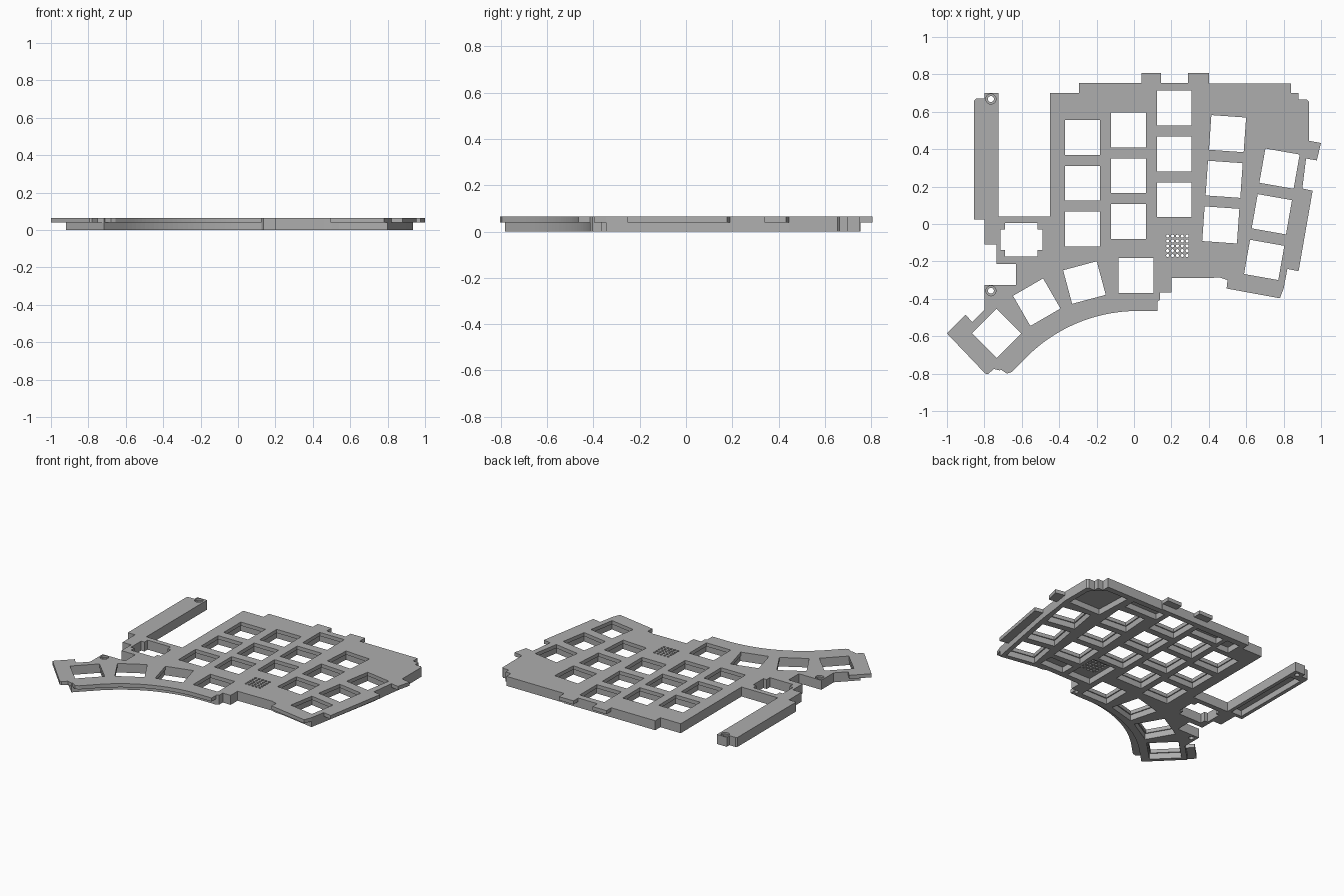
import bpy, bmesh
from math import sin, cos, radians, tau

TOP, PLATE_BOTTOM = 0.065, 0.04
ARC_X, ARC_Y = 0.02, -1.305

cube = bpy.data.objects.get("Cube")
if cube:
    bpy.data.objects.remove(cube, do_unlink=True)

grey = bpy.data.materials.new("plain grey")
grey.use_nodes = True
shade = (0.42, 0.42, 0.42, 1)
grey.diffuse_color = shade
grey.node_tree.nodes["Principled BSDF"].inputs["Base Color"].default_value = shade


def square(x, y, size, degrees=0):
    """Corners of a turned square."""
    h, c, s = size / 2, cos(radians(degrees)), sin(radians(degrees))
    corners = ((-h, -h), (h, -h), (h, h), (-h, h))
    return [(x + u * c - v * s, y + u * s + v * c) for u, v in corners]


def box(left, bottom, right, top):
    return [(left, bottom), (right, bottom), (right, top), (left, top)]


def circle(x, y, radius, sides=24):
    return [(x + radius * cos(tau * i / sides), y + radius * sin(tau * i / sides))
            for i in range(sides)]


def front_arc(radius, steps=24):
    """Curved front edge, from the middle towards the thumb corner."""
    angles = [radians(90 + 45 * i / steps) for i in range(steps + 1)]
    return [(ARC_X + radius * cos(a), ARC_Y + radius * sin(a)) for a in angles]


def slab(name, loops, low, high):
    """Extrude an outline; any loops inside it become holes."""
    curve = bpy.data.curves.new(name + " profile", "CURVE")
    curve.dimensions = "2D"
    curve.fill_mode = "BOTH"
    curve.extrude = (high - low) / 2
    for loop in loops:
        spline = curve.splines.new("POLY")
        spline.points.add(len(loop) - 1)
        for point, (x, y) in zip(spline.points, loop):
            point.co = (x, y, 0, 1)
        spline.use_cyclic_u = True
    helper = bpy.data.objects.new(name + " profile", curve)
    bpy.context.collection.objects.link(helper)
    graph = bpy.context.evaluated_depsgraph_get()
    mesh = bpy.data.meshes.new_from_object(helper.evaluated_get(graph))
    bpy.data.objects.remove(helper, do_unlink=True)
    bpy.data.curves.remove(curve)

    # Weld caps to sides and lift to height
    bm = bmesh.new()
    bm.from_mesh(mesh)
    bmesh.ops.remove_doubles(bm, verts=bm.verts, dist=0.0001)
    bmesh.ops.translate(bm, verts=bm.verts, vec=(0, 0, (high + low) / 2))
    bmesh.ops.recalc_face_normals(bm, faces=bm.faces)
    for face in bm.faces:
        face.smooth = False
    bm.to_mesh(mesh)
    bm.free()
    mesh.name = name
    mesh.materials.clear()
    mesh.materials.append(grey)
    part = bpy.data.objects.new(name, mesh)
    bpy.context.collection.objects.link(part)
    return part


# Outline shared by the plate and the walls beneath it
side_arm = [(-.855, .025), (-.855, .66), (-.845, .67), (-.8, .67), (-.8, .7),
            (-.725, .7), (-.725, .04)]
back_edge = [(-.45, .04), (-.45, .7), (-.295, .7), (-.295, .755), (.4, .755),
             (.4, .75), (.84, .75), (.84, .7), (.88, .7), (.88, .665),
             (.925, .665), (.935, .655)]
right_edge = [(.935, .445), (.92, .35), (.9, .19), (.82, -.24), (.8, -.345), (.54, -.3)]
front_edge = [(.5, -.3), (.46, -.287), (.2, -.29), (.2, -.365), (.14, -.365),
              (.14, -.405), (.125, -.415)]
thumb_end = [(-.717, -.783), (-.92, -.58), (-.8, -.46)]
left_edge = [(-.8, -.325), (-.63, -.325), (-.63, -.215), (-.735, -.215),
             (-.735, -.11), (-.8, -.11), (-.8, .025)]
body_arc = front_arc(0.89)
outline = side_arm + back_edge + right_edge + front_edge + body_arc + thumb_end + left_edge

# Key positions: x, y, turn
keys = []
for x, middle in ((-.275, .218), (-.03, .258), (.215, .375)):
    keys += [(x, middle + row * .245, 0) for row in (-1, 0, 1)]
for x, middle, lean, turn in ((.482, .239, .018, -4), (.737, .052, .041, -10)):
    keys += [(x + row * lean, middle + row * .244, turn) for row in (-1, 0, 1)]
keys += [(.01, -.275, 0), (-.265, -.313, 15), (-.52, -.418, 30), (-.735, -.585, 45)]

# Notched knob opening
knob = [(-.69, .005), (-.515, .005), (-.515, -.03), (-.49, -.03), (-.49, -.14),
        (-.515, -.14), (-.515, -.175), (-.69, -.175), (-.69, -.14), (-.715, -.14),
        (-.715, -.03), (-.69, -.03)]

screws = [(-.765, .668), (-.765, -.357)]
vents = [circle(.18 + i * .026, -.065 - j * .026, .0085, 10)
         for i in range(5) for j in range(5)]

# Top plate with openings
openings = [square(x, y, .186, turn) for x, y, turn in keys]
slab("top_plate", [outline, knob] + openings + vents
     + [circle(x, y, .027) for x, y in screws], PLATE_BOTTOM, TOP)

# Underside walls and ribs, hollowed below the plate
pockets = [square(x, y, .2, turn) for x, y, turn in keys]
hollows = [box(-.83, .05, -.75, .62),
           box(.15, -.25, .33, 0),
           box(.37, -.25, .55, -.15),
           box(-.26, .6, -.16, .71),
           box(-.13, .64, .08, .71),
           box(.35, .63, .6, .71),
           [(.65, .71), (.81, .71), (.9, .63), (.9, .45), (.66, .45)]]
slab("underside_ribs", [outline, knob] + pockets + hollows
     + [circle(x, y, .016) for x, y in screws], 0, PLATE_BOTTOM)

# Recessed rings in the screw holes
for number, (x, y) in enumerate(screws, 1):
    slab(f"screw_seat_{number}", [circle(x, y, .027), circle(x, y, .016)],
         PLATE_BOTTOM, TOP - .012)

# Thin lips and tabs level with the plate
thumb_tip = [(-.68, -.8), (-.712, -.778)]
lips = {
    "front_lip": [(.125, -.415), (.125, -.465)] + front_arc(0.84)
                 + [(-.655, -.792)] + thumb_tip + body_arc[::-1],
    "thumb_lip": [(-.717, -.783), (-.75, -.775), (-.78, -.803), (-.795, -.8),
                  (-1, -.585), (-.9, -.485), (-.865, -.525), (-.92, -.58)],
    "back_tab_left": box(.04, .755, .145, .807),
    "back_tab_right": box(.29, .755, .4, .807),
    "right_tab": [(.935, .445), (1, .433), (.977, .34), (.92, .35)],
    "right_lip": [(.9, .19), (.955, .178), (.88, -.252), (.82, -.24)],
    "corner_lip": [(.8, -.345), (.78, -.397), (.495, -.345), (.5, -.3), (.54, -.3)],
}
for name, loop in lips.items():
    slab(name, [loop], PLATE_BOTTOM, TOP)
